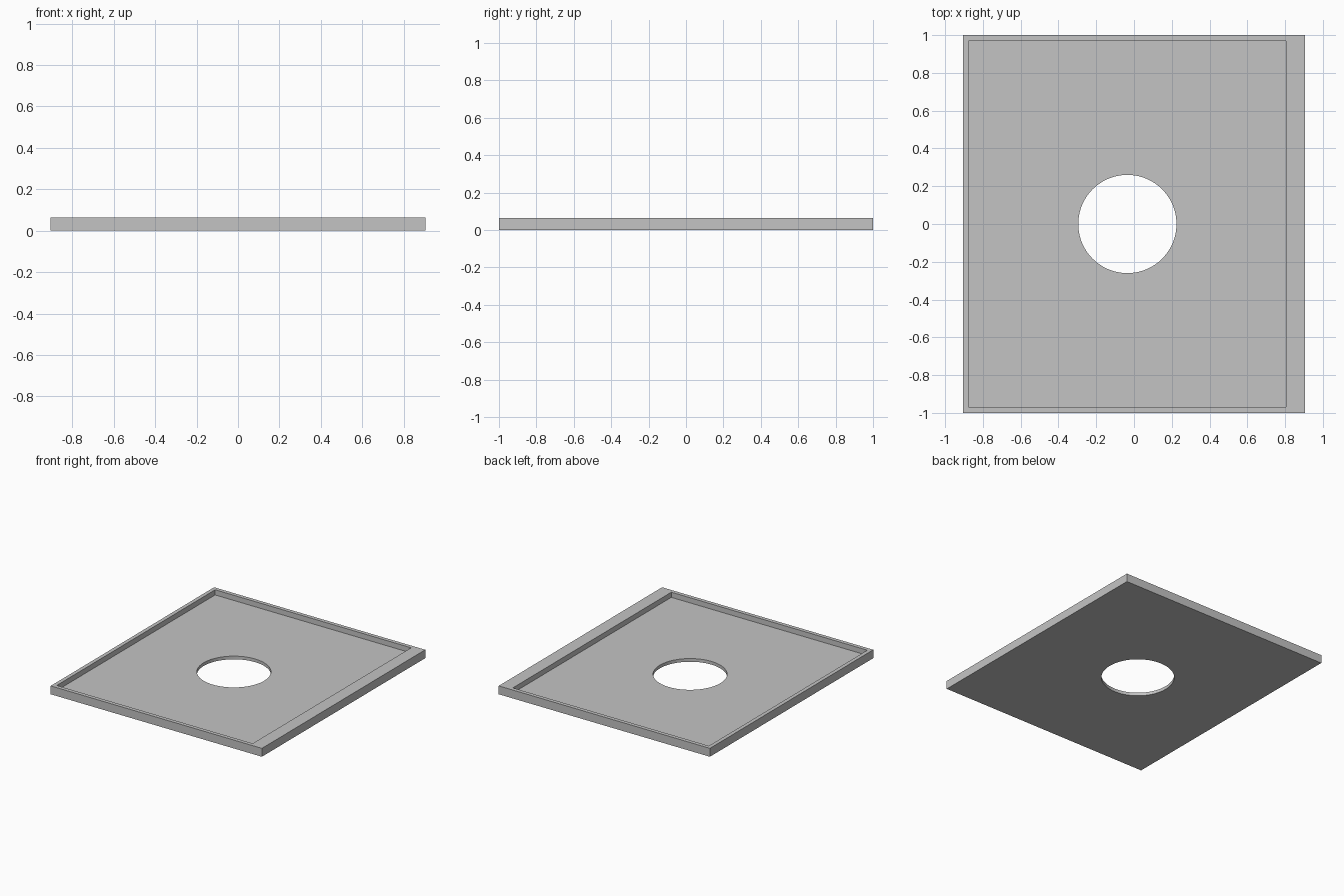
import bpy

cube = bpy.data.objects.get("Cube")
if cube:
    bpy.data.objects.remove(cube, do_unlink=True)

# Overall size, pocket bounds and floor height
WIDTH, LENGTH, HEIGHT = 1.81, 2.0, 0.065
POCKET_MIN_X, POCKET_MAX_X, POCKET_HALF_Y = -0.875, 0.805, 0.97
FLOOR = 0.025
HOLE_RADIUS = 0.26
POCKET_X = (POCKET_MIN_X + POCKET_MAX_X) / 2

grey = bpy.data.materials.new("plain_grey")
grey.use_nodes = True
colour = (0.55, 0.55, 0.55, 1)
grey.diffuse_color = colour
grey.node_tree.nodes["Principled BSDF"].inputs["Base Color"].default_value = colour


def add_box(name, x, size, bottom):
    bpy.ops.mesh.primitive_cube_add(size=1, location=(x, 0, bottom + size[2] / 2))
    box = bpy.context.object
    box.name = name
    box.scale = size
    bpy.ops.object.transform_apply(location=True, rotation=True, scale=True)
    box.data.materials.append(grey)
    return box


def cut(target, cutter):
    cutter.hide_render = True
    mod = target.modifiers.new(cutter.name, "BOOLEAN")
    mod.operation = "DIFFERENCE"
    mod.solver = "EXACT"
    mod.object = cutter
    bpy.context.view_layer.objects.active = target
    bpy.ops.object.modifier_apply(modifier=mod.name)
    bpy.data.objects.remove(cutter, do_unlink=True)


# Flat tray with a raised rim, wider on its left side
tray = add_box("tray", 0, (WIDTH, LENGTH, HEIGHT), 0)

# Shallow pocket open at the top
pocket = add_box("pocket_cutter", POCKET_X,
                 (POCKET_MAX_X - POCKET_MIN_X, 2 * POCKET_HALF_Y, HEIGHT), FLOOR)
cut(tray, pocket)

# Round hole through the floor, centred in the pocket
bpy.ops.mesh.primitive_cylinder_add(vertices=96, radius=HOLE_RADIUS, depth=1,
                                    location=(POCKET_X, 0, 0))
hole = bpy.context.object
hole.name = "hole_cutter"
hole.data.materials.append(grey)
cut(tray, hole)

# Smooth hole wall with sharp edges elsewhere
bpy.ops.object.select_all(action="DESELECT")
tray.select_set(True)
bpy.context.view_layer.objects.active = tray
bpy.ops.object.shade_smooth_by_angle(angle=0.5)
